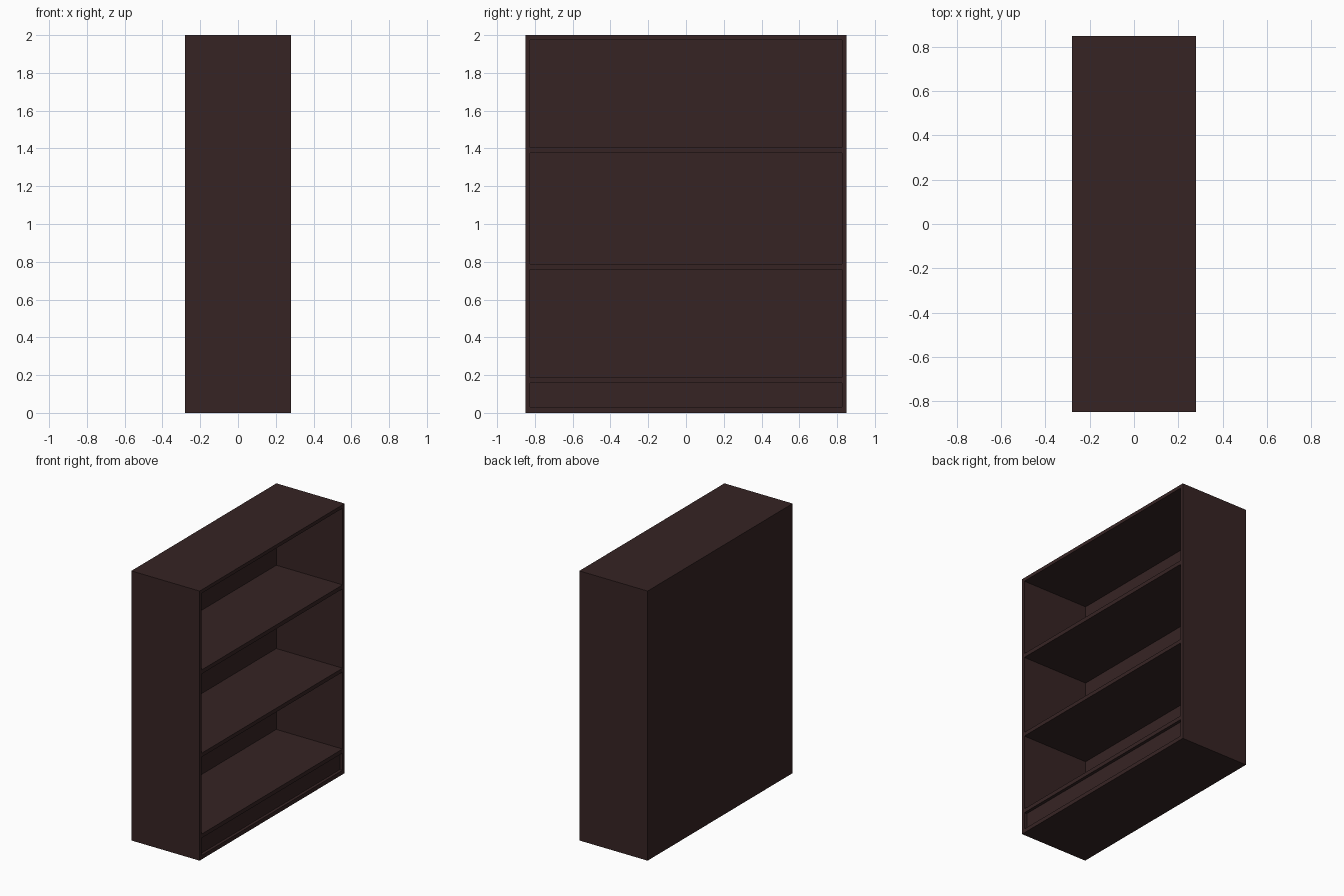
import bpy

if "Cube" in bpy.data.objects:
    bpy.data.objects.remove(bpy.data.objects["Cube"])

# one dark brown finish
wood = bpy.data.materials.new("dark brown wood")
wood.diffuse_color = (0.037, 0.0176, 0.0176, 1)
wood.use_nodes = True
wood.node_tree.nodes["Principled BSDF"].inputs["Base Color"].default_value = wood.diffuse_color

D, W, H, T = 0.56, 1.70, 2.0, 0.024   # depth (x), width (y), height, side thickness
BACK = 0.016                          # back panel thickness


def board(name, x, y, z):
    """Box spanning the given (min, max) ranges."""
    bpy.ops.mesh.primitive_cube_add(size=1, location=[sum(r) / 2 for r in (x, y, z)])
    ob = bpy.context.object
    ob.name = name
    ob.scale = [r[1] - r[0] for r in (x, y, z)]
    bpy.ops.object.transform_apply(location=False, rotation=False, scale=True)
    ob.data.materials.append(wood)
    return ob


full_x = (-D / 2, D / 2)
inner_x = (-D / 2 + BACK, D / 2)
inner_y = (-W / 2 + T, W / 2 - T)

# sides
board("side_panel_left", full_x, (-W / 2, inner_y[0]), (0, H))
board("side_panel_right", full_x, (inner_y[1], W / 2), (0, H))

# top and bottom
board("top_panel", full_x, inner_y, (H - 0.026, H))
board("bottom_panel", full_x, inner_y, (0, 0.03))

# back
board("back_panel", (-D / 2, inner_x[0]), inner_y, (0.03, H - 0.026))

# shelves
for i, (z0, z1) in enumerate([(0.158, 0.188), (0.759, 0.788), (1.376, 1.406)]):
    board(f"shelf_{i + 1}", inner_x, inner_y, (z0, z1))

# recessed plinth below the lowest shelf
board("kick_board", (D / 2 - 0.045, D / 2 - 0.022), inner_y, (0.03, 0.158))
